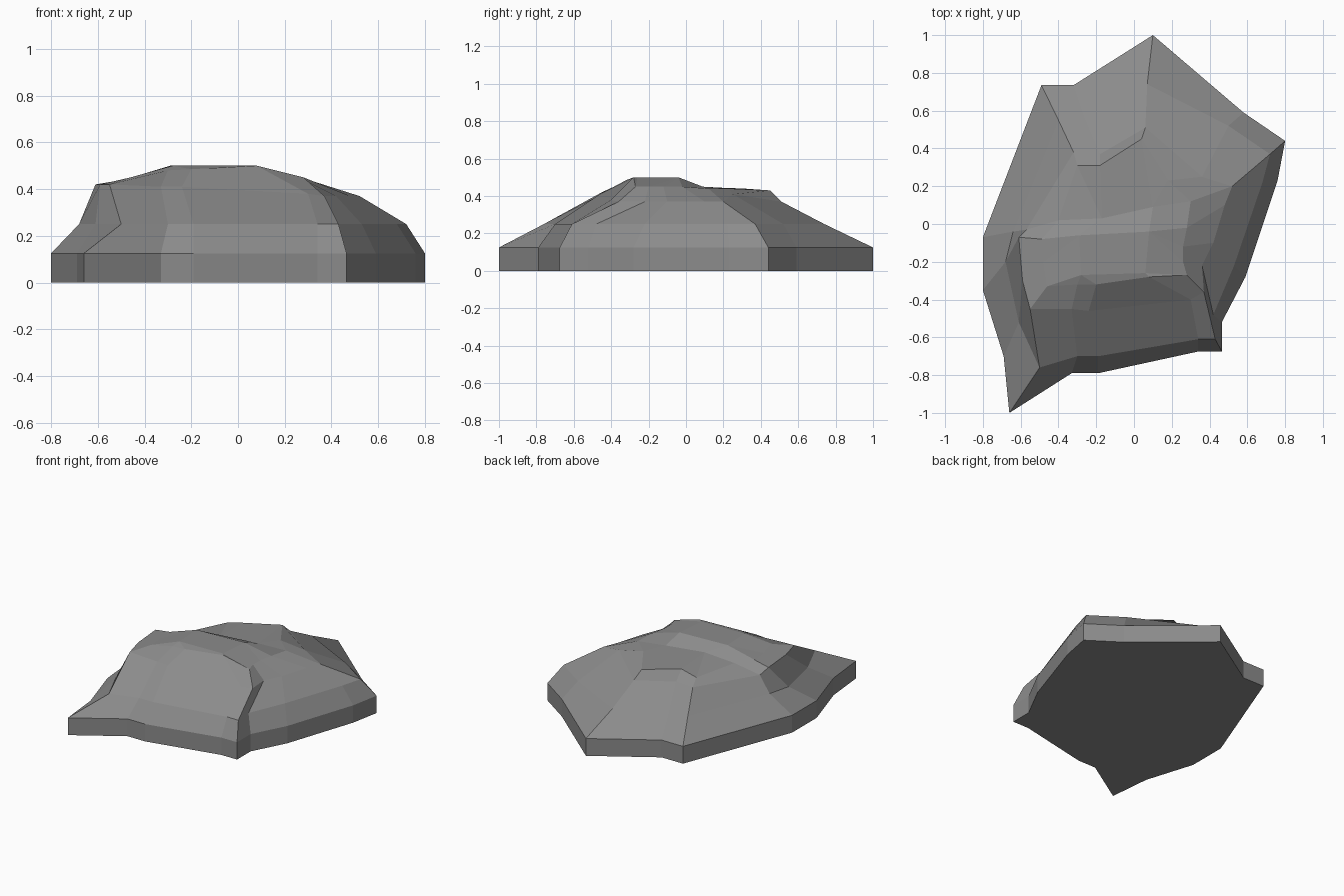
import bpy, bmesh

# Footprint of the rock, counter-clockwise from the front-left spur
outline = [(-.66, -1), (-.33, -.79), (-.19, -.79), (.34, -.675),
           (.465, -.675), (.465, -.52), (.59, -.28), (.76, .23),
           (.80, .44), (.58, .59), (.10, 1), (-.32, .735),
           (-.49, .735), (-.80, -.07), (-.80, -.35), (-.69, -.70)]

# Lower slope contour
slope = [(-.50, -.76), (-.30, -.70), (-.19, -.70), (.34, -.61),
         (.43, -.61), (.42, -.48), (.53, -.22), (.68, .22),
         (.72, .37), (.50, .52), (.07, .74), (-.26, .56),
         (-.40, .55), (-.64, -.04), (-.68, -.20), (-.61, -.52)]

# Broken shoulder contour
shoulder = [(-.55, -.45, .42), (-.33, -.45, .41), (-.24, -.46, .41), (.30, -.40, .38),
            (.37, -.36, .37), (.36, -.22, .37), (.42, -.10, .37), (.48, .10, .37),
            (.52, .20, .37), (.36, .25, .41), (.06, .51, .37), (-.18, .37, .37),
            (-.32, .38, .37), (-.57, -.03, .37), (-.61, -.07, .42), (-.59, -.30, .42)]

# Rim of the summit
rim = [(-.46, -.33, .45), (-.30, -.32, .48), (-.20, -.32, .485), (.08, -.28, .50),
       (.28, -.27, .45), (.26, -.20, .45), (.26, -.12, .45), (.28, -.02, .45),
       (.30, .12, .44), (.18, .23, .44), (.04, .45, .43), (-.18, .31, .44),
       (-.30, .31, .41), (-.40, .02, .43), (-.49, -.08, .44), (-.48, -.20, .44)]

# Summit plateau and the ledge behind it, with the rim points each one joins
summit = [(-.29, -.06, .50), (-.28, -.27, .50), (.06, -.26, .50),
          (.08, -.04, .50), (-.17, .03, .45), (.10, .09, .45)]
joins = [1, 1, 1, 2, 2, 3, 3, 3, 5, 5, 5, 4, 4, 4, 0, 0]

bm = bmesh.new()


def ring(points, z=None):
    return [bm.verts.new(p if z is None else (*p, z)) for p in points]


def bridge(lower, upper):
    n = len(lower)
    for i in range(n):
        j = (i + 1) % n
        quad = [lower[i], lower[j], upper[j], upper[i]]
        bm.faces.new(list(dict.fromkeys(quad)))


base = ring(outline, 0)
top = ring(summit)
rings = [base, ring(outline, .125), ring(slope, .25), ring(shoulder), ring(rim),
         [top[k] for k in joins]]
for lower, upper in zip(rings, rings[1:]):
    bridge(lower, upper)

# Flat underside, summit and rear ledge
bm.faces.new(base[::-1])
bm.faces.new([top[k] for k in (0, 1, 2, 3)])
bm.faces.new([top[k] for k in (0, 3, 5, 4)])
bmesh.ops.recalc_face_normals(bm, faces=bm.faces)

mesh = bpy.data.meshes.new("rock")
bm.to_mesh(mesh)
bm.free()
rock = bpy.data.objects.new("rock", mesh)
bpy.context.collection.objects.link(rock)

# Dark grey stone
stone = bpy.data.materials.new("dark_stone")
stone.diffuse_color = (.26, .26, .26, 1)
mesh.materials.append(stone)
